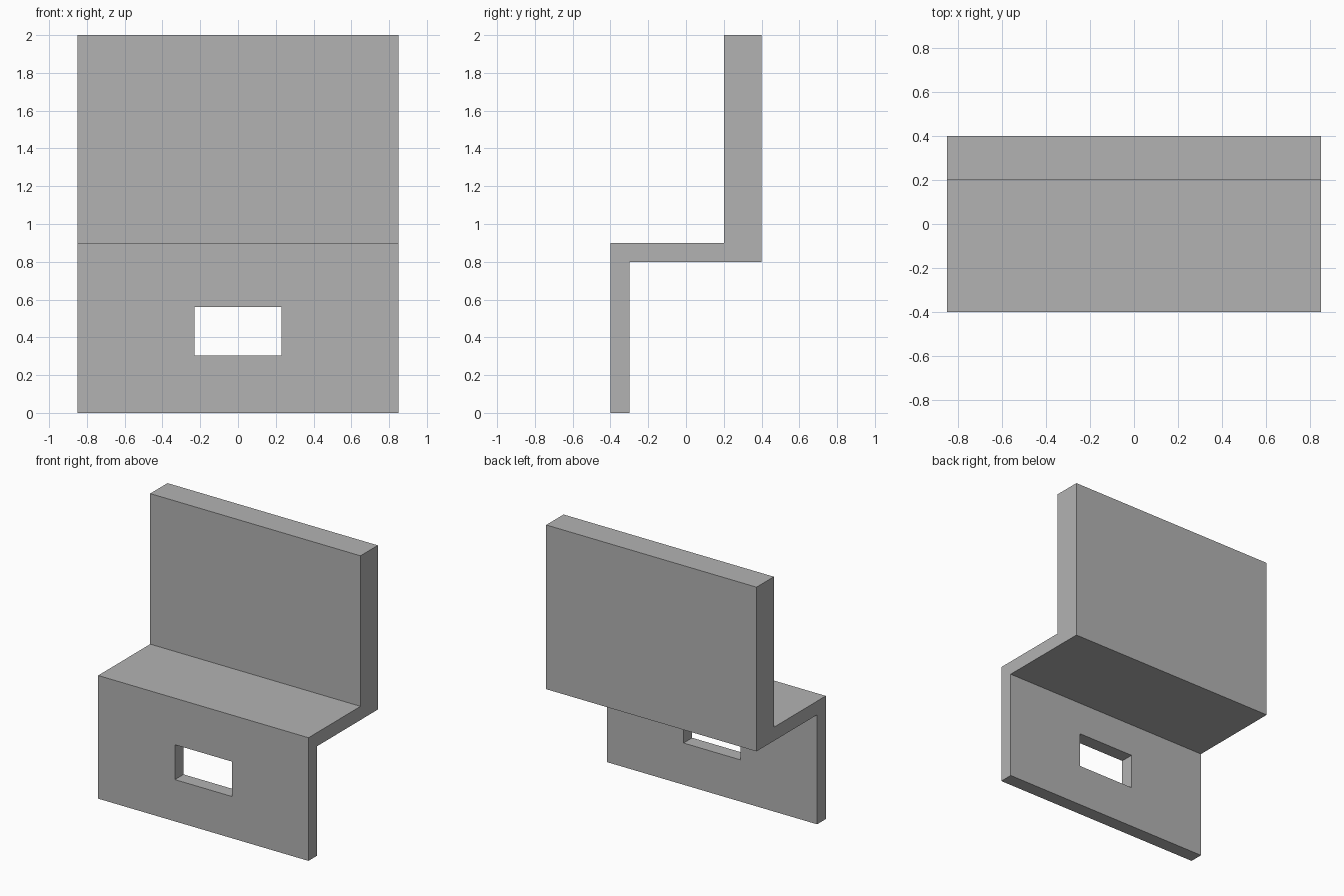
import bpy
import bmesh

default = bpy.data.objects.get("Cube")
if default:
    bpy.data.objects.remove(default, do_unlink=True)

WIDTH = 1.70

grey = bpy.data.materials.new("plain grey")
grey.use_nodes = True
colour = (0.45, 0.45, 0.45, 1.0)
grey.diffuse_color = colour
grey.node_tree.nodes["Principled BSDF"].inputs["Base Color"].default_value = colour


def extrude_profile(name, profile, width):
    """Extrude a (y, z) outline along x, centred on x = 0."""
    bm = bmesh.new()
    face = bm.faces.new([bm.verts.new((-width / 2, y, z)) for y, z in profile])
    result = bmesh.ops.extrude_face_region(bm, geom=[face])
    moved = [g for g in result["geom"] if isinstance(g, bmesh.types.BMVert)]
    bmesh.ops.translate(bm, verts=moved, vec=(width, 0, 0))
    bmesh.ops.recalc_face_normals(bm, faces=bm.faces)
    mesh = bpy.data.meshes.new(name)
    bm.to_mesh(mesh)
    bm.free()
    mesh.materials.append(grey)
    obj = bpy.data.objects.new(name, mesh)
    bpy.context.collection.objects.link(obj)
    return obj


# Stepped bracket: thin front panel, shelf and thick back panel
bracket = extrude_profile("stepped_bracket", [
    (-0.4, 0), (-0.3, 0), (-0.3, 0.8), (0.4, 0.8),
    (0.4, 2), (0.2, 2), (0.2, 0.9), (-0.4, 0.9)], WIDTH)

# Rectangular slot through the front panel
cutter = extrude_profile("slot_cutter", [
    (-0.5, 0.305), (-0.2, 0.305), (-0.2, 0.56), (-0.5, 0.56)], 0.46)
cutter.hide_render = True
slot = bracket.modifiers.new("slot", 'BOOLEAN')
slot.operation = 'DIFFERENCE'
slot.solver = 'EXACT'
slot.object = cutter

# Bake the cut and drop the cutter
depsgraph = bpy.context.evaluated_depsgraph_get()
cut_mesh = bpy.data.meshes.new_from_object(bracket.evaluated_get(depsgraph))
bracket.modifiers.clear()
bracket.data = cut_mesh
bpy.data.objects.remove(cutter, do_unlink=True)
